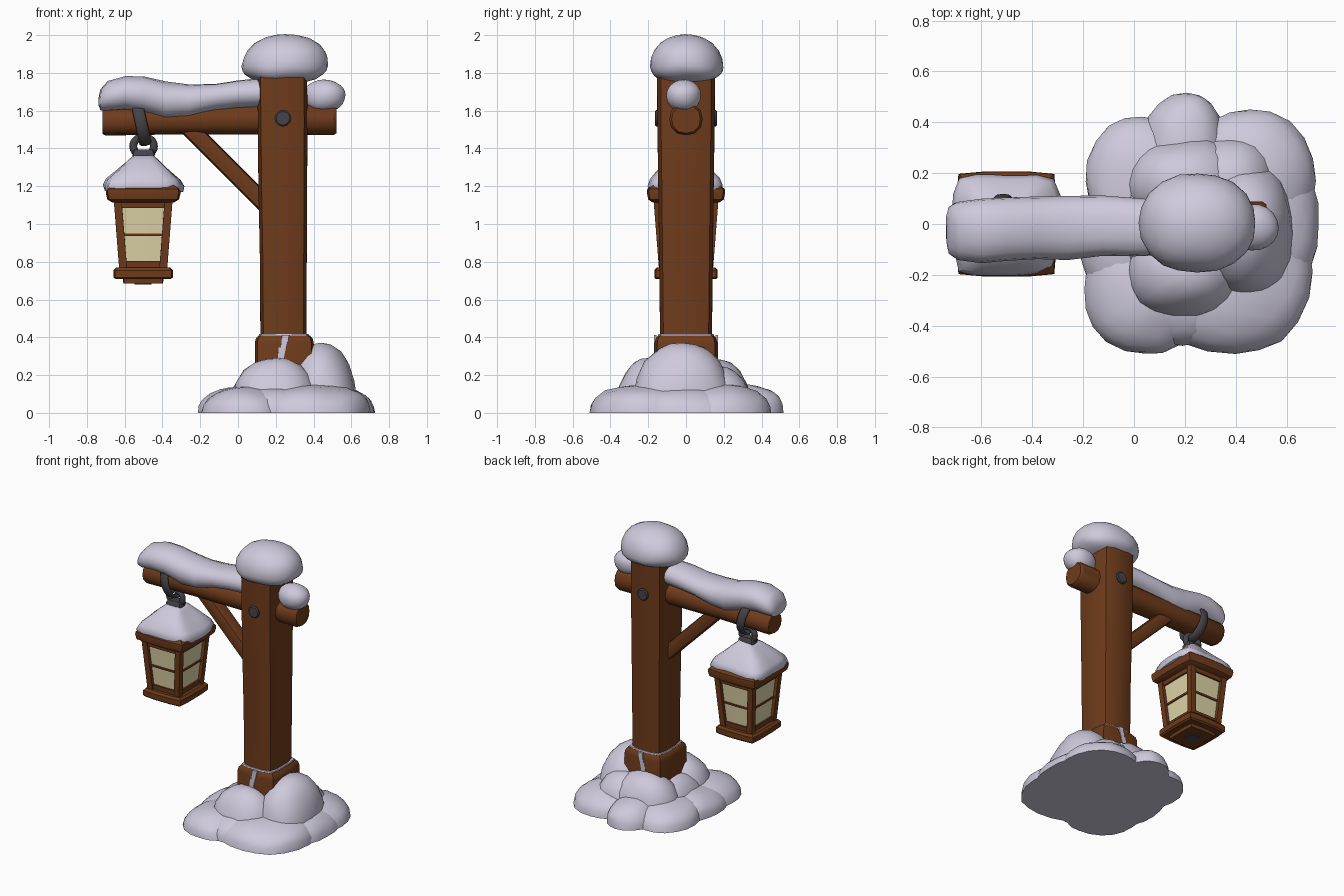
import bpy, bmesh, math
from mathutils import Vector, Matrix, noise

if "Cube" in bpy.data.objects:
    bpy.data.objects.remove(bpy.data.objects["Cube"])


def material(name, rgb):
    m = bpy.data.materials.new(name)
    m.diffuse_color = (*rgb, 1)
    m.use_nodes = True
    m.node_tree.nodes["Principled BSDF"].inputs["Base Color"].default_value = m.diffuse_color
    return m


SNOW = material("snow", (0.62, 0.59, 0.72))
WOOD = material("brown wood", (0.158, 0.044, 0.011))
GLASS = material("cream glass", (0.74, 0.66, 0.39))
METAL = material("dark metal", (0.062, 0.057, 0.065))


def finish(name, bm, mat, rough=0.0, angle=35):
    """Optional lumpy noise, then turn the bmesh into an object."""
    for v in bm.verts:
        if rough:
            d = noise.noise_vector(v.co * 6) * rough
            v.co += Vector((d.x, d.y, d.z if v.co.z > 0.001 else 0))
    bmesh.ops.recalc_face_normals(bm, faces=bm.faces)
    me = bpy.data.meshes.new(name)
    bm.to_mesh(me)
    bm.free()
    me.materials.append(mat)
    for p in me.polygons:
        p.use_smooth = True
    me.set_sharp_from_angle(angle=math.radians(angle))
    ob = bpy.data.objects.new(name, me)
    bpy.context.collection.objects.link(ob)
    return ob


def loft(name, sections, mat, axis="z", k=2.0, n=16, rough=0.0, angle=35):
    """Superellipse sections (t, c1, c2, h1, h2) joined along x, y or z."""
    bm = bmesh.new()
    rings = []
    for t, c1, c2, h1, h2 in sections:
        ring = []
        for i in range(n):
            a = 2 * math.pi * i / n
            c, s = math.cos(a), math.sin(a)
            r = (abs(c) ** k + abs(s) ** k) ** (-1 / k)
            u, w = c1 + h1 * r * c, c2 + h2 * r * s
            co = {"z": (u, w, t), "x": (t, u, w), "y": (u, t, w)}[axis]
            ring.append(bm.verts.new(co))
        rings.append(ring)
    for a, b in zip(rings, rings[1:]):
        for i in range(n):
            j = (i + 1) % n
            bm.faces.new((a[i], a[j], b[j], b[i]))
    bm.faces.new(rings[0])
    bm.faces.new(rings[-1])
    return finish(name, bm, mat, rough, angle)


def blobs(name, items, k=2.3, rough=0.015, ground=False):
    """Rounded snow lumps (centre, radii x y, radius up, radius down)."""
    bm = bmesh.new()
    for x, y, z, rx, ry, up, down in items:
        vs = bmesh.ops.create_icosphere(bm, subdivisions=3, radius=1)["verts"]
        for v in vs:
            p = v.co.normalized()
            p *= sum(abs(q) ** k for q in p) ** (-1 / k)
            v.co = (x + p.x * rx, y + p.y * ry, z + p.z * (up if p.z > 0 else down))
    if ground:
        # Cut flat on the ground and close the underside
        bmesh.ops.bisect_plane(bm, geom=bm.verts[:] + bm.edges[:] + bm.faces[:], dist=1e-5,
                               plane_co=(0, 0, 0), plane_no=(0, 0, -1), clear_outer=True)
        rim = [e for e in bm.edges if e.is_boundary]
        bmesh.ops.holes_fill(bm, edges=rim, sides=0)
    return finish(name, bm, SNOW, rough)


def ring(name, centre, major, minor, axis_rot, scale=(1, 1, 1)):
    bpy.ops.mesh.primitive_torus_add(major_segments=20, minor_segments=8,
                                     major_radius=major, minor_radius=minor)
    ob = bpy.context.object
    ob.name = name
    ob.data.transform(Matrix.Translation(centre) @ axis_rot @ Matrix.Diagonal((*scale, 1)))
    ob.data.materials.append(METAL)
    for p in ob.data.polygons:
        p.use_smooth = True
    return ob


# Snow pile: low outer lobes and taller inner mounds
outer = [(0.03, 0.17, .215, .25, .14), (0.2, 0.28, .17, .235, .15), (0.46, 0.17, .25, .28, .15),
         (0.39, -0.19, .31, .32, .155), (0.04, -0.25, .23, .26, .135),
         (-0.01, -0.06, .2, .25, .13), (0.5, 0.0, .23, .28, .14), (0.2, -0.27, .2, .2, .14)]
inner = [(0.2, -0.19, .23, .19, .29), (0.44, -0.02, .19, .27, .365), (0.38, 0.17, .18, .17, .25),
         (0.21, 0.16, .25, .18, .285), (0.13, 0.0, .19, .25, .22)]
blobs("snow_pile", [(x, y, 0, rx, ry, h, h) for x, y, rx, ry, h in outer + inner], ground=True)

# Post and its foot collar
loft("post", [(0.1, .242, 0, .124, .139), (0.45, .24, 0, .122, .138), (0.8, .24, 0, .124, .142),
              (1.2, .237, 0, .129, .147), (1.55, .236, 0, .132, .152), (1.8, .234, 0, .132, .153)],
     WOOD, k=5)
loft("foot_collar", [(0.1, .247, 0, .158, .166), (0.37, .245, 0, .156, .166),
                     (0.395, .245, 0, .15, .16), (0.41, .245, 0, .135, .148)], WOOD, k=8)
loft("collar_snow_rim", [(0.40, .243, 0, .135, .15), (0.418, .243, 0, .131, .146)], SNOW, k=7)
for side in (-1, 1):
    for nm, z0, z1, dx in (("upper", .34, .412, .012), ("lower", .25, .345, -.006)):
        loft(f"collar_snow_seam_{nm}_{'back' if side > 0 else 'front'}",
             [(z0, .24 + dx - .012, side * .163, .013, .007),
              (z1, .24 + dx, side * .163, .02, .007)], SNOW, k=20, n=8)
blobs("post_snow_cap", [(.25, .003, 1.835, .232, .195, .168, .095)], k=2.15, rough=.012)

# Cross beam with bolt and brace
loft("beam", [(-.717, 0, 1.545, .075, .068), (-.70, 0, 1.545, .085, .077),
              (-.3, 0, 1.55, .083, .075), (.2, 0, 1.555, .085, .082),
              (.505, 0, 1.555, .088, .085), (.522, 0, 1.555, .076, .074)],
     WOOD, axis="x", k=2.3, n=12)
loft("bolt", [(-.165, .238, 1.56, .036, .036), (-.158, .238, 1.56, .043, .043),
              (.158, .238, 1.56, .043, .043), (.165, .238, 1.56, .036, .036)],
     METAL, axis="y", n=12)
brace = loft("brace", [(-.34, 0, 0, .046, .05), (.34, 0, 0, .046, .05)], WOOD, k=5)
brace.data.transform(Matrix.Translation((-.085, 0, 1.335)) @
                     Matrix.Rotation(math.radians(-45), 4, "Y"))

# Snow lying along the beam: x, top, bottom, front and back limits
bank = [(-.735, 1.67, 1.63, -.07, .03), (-.725, 1.715, 1.60, -.115, .07), (-.69, 1.755, 1.6, -.14, .09),
        (-.6, 1.782, 1.605, -.15, .1), (-.5, 1.776, 1.59, -.145, .105), (-.38, 1.752, 1.555, -.14, .11),
        (-.26, 1.738, 1.565, -.14, .112), (-.12, 1.745, 1.6, -.13, .11), (0, 1.762, 1.61, -.125, .1),
        (.14, 1.775, 1.62, -.12, .095)]
loft("beam_snow", [(x, (f + b) / 2, (t + d) / 2, (b - f) / 2, (t - d) / 2)
                   for x, t, d, f, b in bank], SNOW, axis="x", k=2.2, rough=.008, angle=50)
blobs("beam_end_snow", [(.455, -.012, 1.685, .115, .09, .075, .095)], k=2.1, rough=.01)

# Hanging hardware: band round the beam, ring and staple
tilt = Matrix.Rotation(math.radians(-12), 4, "Y") @ Matrix.Rotation(math.pi / 2, 4, "Y")
ring("beam_band", (-.515, 0, 1.545), .107, .012, tilt, (1.13, 1, 2.7))
ring("hanging_ring", (-.5, 0, 1.412), .05, .019, Matrix.Rotation(math.pi / 2, 4, "X"), (1.1, 1, 1))
loft("lantern_staple", [(1.31, -.5, 0, .055, .045), (1.375, -.5, 0, .06, .04),
                        (1.395, -.5, 0, .05, .03)], METAL, k=6)

# Lantern
LX = -.502
Z0, Z1 = .76, 1.13


def half(z):
    """Outer half width and half depth of the tapered body."""
    f = (z - Z0) / (Z1 - Z0)
    return .126 + .029 * f, .142 + .029 * f


def body(z, inset):
    hx, hy = half(z)
    return (z, LX, 0, hx - inset, hy - inset)


loft("lantern_panes", [body(Z0, .02), body(Z1, .02)], GLASS, k=40, n=8)
loft("lantern_lower_rail", [body(.76, .008), body(.803, .008)], WOOD, k=40, n=8)
loft("lantern_upper_rail", [body(1.085, .008), body(1.13, .008)], WOOD, k=40, n=8)
loft("lantern_middle_bar", [body(.936, .012), body(.949, .012)], WOOD, k=40, n=8)
for sx in (-1, 1):
    for sy in (-1, 1):
        secs = []
        for z in (Z0, Z1):
            hx, hy = half(z)
            secs.append((z, LX + sx * (hx - .02), sy * (hy - .02), .021, .021))
        loft(f"lantern_corner_{'right' if sx > 0 else 'left'}_{'back' if sy > 0 else 'front'}",
             secs, WOOD, k=40, n=8)
loft("lantern_base", [(.708, LX, 0, .145, .158), (.718, LX, 0, .157, .168),
                      (.755, LX, 0, .157, .168), (.77, LX, 0, .143, .156)], WOOD, k=14)
loft("lantern_foot", [(.685, LX, 0, .105, .115), (.71, LX, 0, .108, .118)], WOOD, k=14)
loft("lantern_drain", [(.681, LX, 0, .045, .045), (.69, LX, 0, .045, .045)], METAL, n=12)
loft("lantern_roof", [(1.115, LX, 0, .165, .178), (1.13, LX, 0, .19, .2), (1.165, LX, 0, .198, .207),
                      (1.185, LX, 0, .195, .205), (1.25, LX, 0, .12, .13)], WOOD, k=14)
loft("lantern_roof_snow", [(1.17, LX, -.003, .18, .178), (1.174, LX, -.003, .2, .19),
                           (1.2, LX, -.003, .208, .2), (1.235, LX, -.003, .192, .188),
                           (1.285, LX, 0, .14, .142), (1.335, LX, 0, .085, .085),
                           (1.36, LX, 0, .05, .05)],
     SNOW, k=6, n=24, rough=.016, angle=50)
